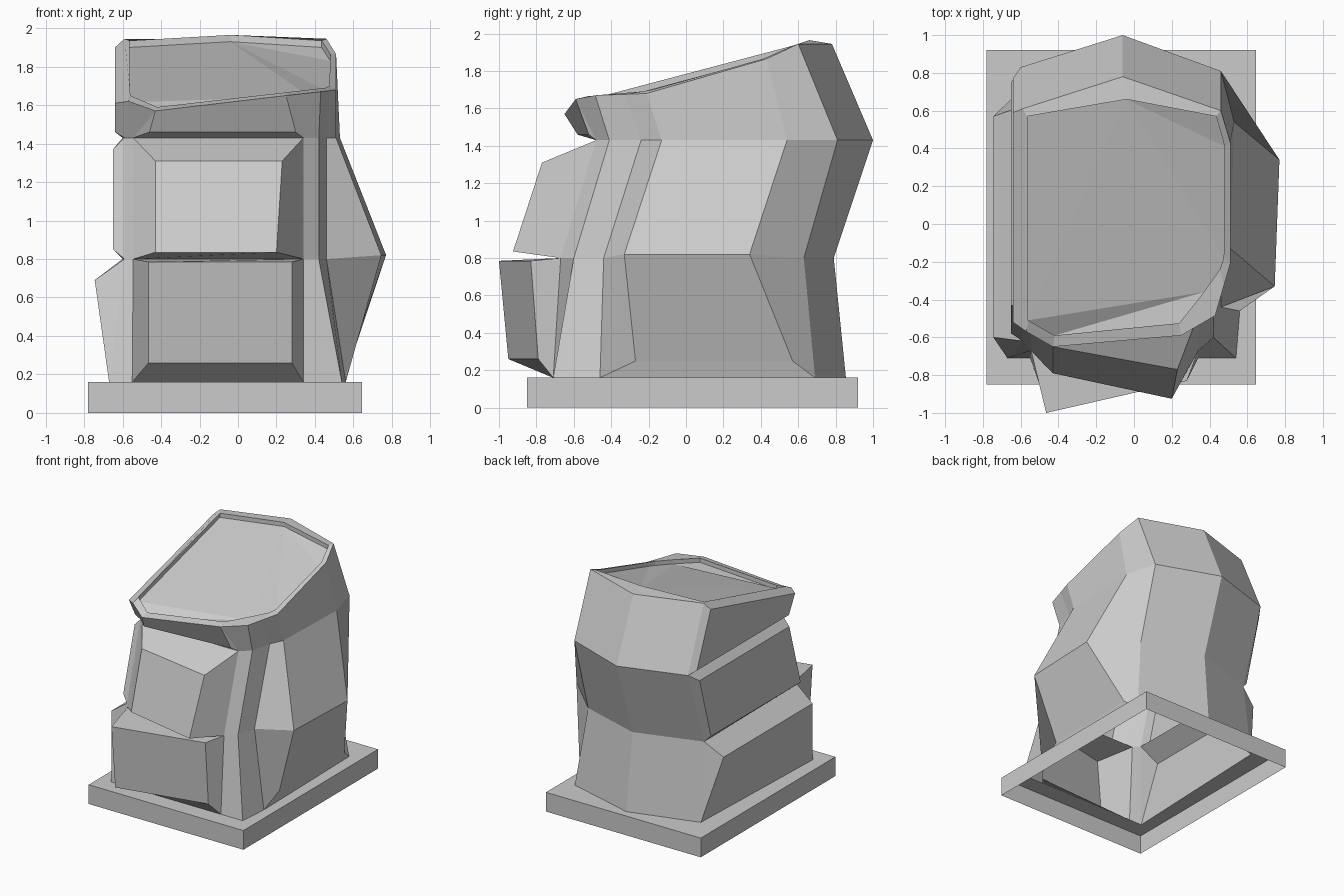
import bpy, bmesh

cube = bpy.data.objects.get("Cube")
if cube:
    bpy.data.objects.remove(cube, do_unlink=True)

stone = bpy.data.materials.new("grey stone")
stone.use_nodes = True
GREY = (0.6, 0.6, 0.6, 1)
stone.diffuse_color = GREY
stone.node_tree.nodes["Principled BSDF"].inputs["Base Color"].default_value = GREY


def finish(name, bm):
    bmesh.ops.remove_doubles(bm, verts=bm.verts, dist=0.002)
    bmesh.ops.recalc_face_normals(bm, faces=bm.faces)
    mesh = bpy.data.meshes.new(name)
    bm.to_mesh(mesh)
    bm.free()
    mesh.materials.append(stone)
    obj = bpy.data.objects.new(name, mesh)
    bpy.context.collection.objects.link(obj)


def face(bm, *points):
    return bm.faces.new([bm.verts.new(p) for p in points])


def bridge(bm, a, b, skip=()):
    for i in range(len(a)):
        j = (i + 1) % len(a)
        if i not in skip:
            face(bm, a[i], a[j], b[j], b[i])


def level(z, *xy):
    return [(x, y, z) for x, y in xy]


# Body outlines, running from the front-left column round the right side and back
foot = level(.16, (-.55, -.71), (.34, -.71), (.54, -.71), (.56, -.46), (.57, -.27),
             (.58, .57), (.54, .69), (-.05, .855), (-.62, .69), (-.67, -.71))
for i in (4, 5):
    foot[i] = (*foot[i][:2], .25)
waist = level(.8, (-.545, -.67), (.34, -.67), (.42, -.6), (.46, -.44), (.745, -.33),
              (.77, .34), (.46, .63), (-.06, .79), (-.6, .62), (-.59, -.62))
for i in (4, 5):
    waist[i] = (*waist[i][:2], .82)
shoulder = level(1.43, (-.545, -.48), (.34, -.48), (.42, -.41), (.46, -.24), (.51, -.13),
                 (.53, .54), (.46, .81), (-.06, 1), (-.6, .83), (-.59, -.44))
rim = [(-.43, -.65, 1.57), (.25, -.59, 1.65), (.43, -.485, 1.67), (.475, -.33, 1.675),
       (.51, -.21, 1.68), (.51, .43, 1.865), (.46, .6, 1.945), (-.06, .78, 1.945),
       (-.59, .61, 1.945), (-.57, -.57, 1.62)]
lip = [(-.42, -.59, 1.59), (.24, -.525, 1.665), (.37, -.36, 1.68), (.455, -.24, 1.69),
       (.475, -.18, 1.7), (.48, .41, 1.865), (.435, .57, 1.935), (-.04, .66, 1.965),
       (-.565, .57, 1.935), (-.56, -.51, 1.65)]
recess = [(x, y, z - .035) for x, y, z in lip]

FRONT, LEFT_SIDE = 0, 8
bm = bmesh.new()
for low, high in ((foot, waist), (waist, shoulder), (shoulder, rim)):
    bridge(bm, low, high, skip=(FRONT, LEFT_SIDE))
face(bm, foot[3], foot[6], foot[5], foot[4])  # bevel under the side wedge


def panel(low, high, col, outer):
    """Raised block standing out of one wall of the body."""
    inner = [low[col], low[col + 1], high[col + 1], high[col]]
    bridge(bm, inner, outer)
    face(bm, *outer)


# Front blocks
panel(foot, waist, FRONT, [(-.465, -.95, .26), (.28, -.79, .26),
                           (.28, -.83, .785), (-.465, -1, .785)])
panel(waist, shoulder, FRONT, [(-.43, -.79, .835), (.2, -.925, .835),
                               (.23, -.77, 1.31), (-.43, -.65, 1.31)])
panel(shoulder, rim, FRONT, [(-.46, -.58, 1.46), (.3, -.52, 1.46), rim[1], rim[0]])
# Side blocks
panel(foot, waist, LEFT_SIDE, [foot[8], foot[9], (-.745, -.6, .69), (-.745, .57, .69)])
panel(waist, shoulder, LEFT_SIDE, [(-.65, .6, .85), (-.65, -.58, .85),
                                   (-.65, -.43, 1.37), (-.65, .75, 1.37)])
panel(shoulder, rim, LEFT_SIDE, [(-.64, .77, 1.46), (-.64, -.44, 1.46),
                                 (-.64, -.52, 1.61), (-.64, .59, 1.9)])
# Rim and sunken sloping top
bridge(bm, rim, lip)
bridge(bm, lip, recess)
top = face(bm, *recess)
bmesh.ops.triangulate(bm, faces=[top])
finish("stone_body", bm)

# Open-bottomed plinth, its top pierced under the body
bm = bmesh.new()
corners = ((-.78, -.85), (.645, -.85), (.645, .92), (-.78, .92))
bridge(bm, level(0, *corners), level(.16, *corners))
bmesh.ops.remove_doubles(bm, verts=bm.verts, dist=0.002)
edges = [e for e in bm.edges if all(v.co.z > .1 for v in e.verts)]
hole = [bm.verts.new(p) for p in foot if p[2] < .2]
edges += [bm.edges.new((hole[i - 1], hole[i])) for i in range(len(hole))]
bmesh.ops.triangle_fill(bm, edges=edges, use_beauty=True)
finish("plinth", bm)
